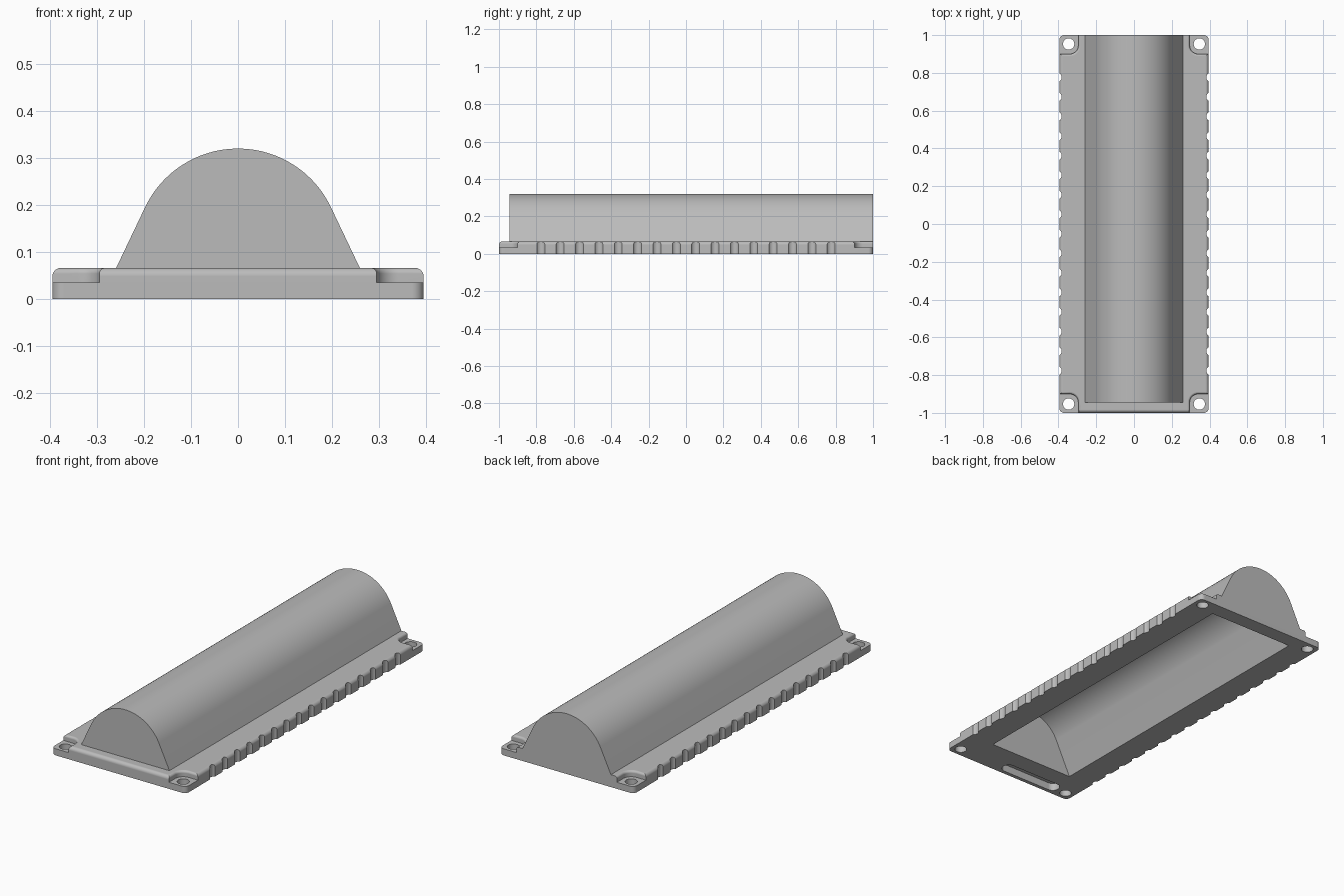
import bpy, bmesh
from math import pi, sin, cos, radians

cube = bpy.data.objects.get("Cube")
if cube:
    bpy.data.objects.remove(cube)

grey = bpy.data.materials.new("plain grey")
grey.use_nodes = True
grey.diffuse_color = (0.5, 0.5, 0.5, 1)
grey.node_tree.nodes["Principled BSDF"].inputs["Base Color"].default_value = (0.5, 0.5, 0.5, 1)


def loft(bm, rings):
    """Closed solid through rings of equal point count."""
    loops = [[bm.verts.new(p) for p in ring] for ring in rings]
    n = len(loops[0])
    for low, high in zip(loops, loops[1:]):
        for i in range(n):
            j = (i + 1) % n
            bm.faces.new((low[i], low[j], high[j], high[i]))
    bm.faces.new(loops[0][::-1])
    bm.faces.new(loops[-1])


def rounded_rect(x0, x1, y0, y1, r, z, steps=8):
    ring = []
    corners = ((x1 - r, y1 - r), (x0 + r, y1 - r), (x0 + r, y0 + r), (x1 - r, y0 + r))
    for quarter, (cx, cy) in enumerate(corners):
        for k in range(steps + 1):
            a = (quarter + k / steps) * pi / 2
            ring.append((cx + r * cos(a), cy + r * sin(a), z))
    return ring


def cylinder(bm, x, y, r, z0, z1, n=32):
    loft(bm, [[(x + r * cos(2 * pi * i / n), y + r * sin(2 * pi * i / n), z)
               for i in range(n)] for z in (z0, z1)])


def vault(bm, radius, bottom, y0, y1, steps=48):
    """Arch with straight flared sides that meet the arc tangentially."""
    centre, lean = 0.101, radians(25.5)
    arc = [lean + (pi - 2 * lean) * k / steps for k in range(steps + 1)]
    pts = [(radius * cos(a), centre + radius * sin(a)) for a in arc]
    foot = (radius + (centre - bottom) * sin(lean)) / cos(lean)
    pts = [(foot, bottom)] + pts + [(-foot, bottom)]
    loft(bm, [[(x, y, z) for x, z in pts] for y in (y0, y1)])


def finish(name, bm):
    bmesh.ops.recalc_face_normals(bm, faces=bm.faces)
    mesh = bpy.data.meshes.new(name)
    bm.to_mesh(mesh)
    bm.free()
    obj = bpy.data.objects.new(name, mesh)
    bpy.context.collection.objects.link(obj)
    mesh.materials.append(grey)
    return obj


W, TOP, FLOOR, FILLET = 0.395, 0.066, 0.035, 0.018

# Flange plate, top rim rounded on the front and both sides
bm = bmesh.new()
rings = [rounded_rect(-W, W, -1, 1, 0.025, 0)]
for k in range(9):
    a = k / 8 * pi / 2
    d = FILLET * (1 - cos(a))
    rings.append(rounded_rect(-W + d, W - d, -1 + d, 1, 0.025 - d,
                              TOP - FILLET + FILLET * sin(a)))
loft(bm, rings)
cover = finish("vaulted_cover", bm)

# Vaulted shell, flush with the back edge
bm = bmesh.new()
vault(bm, 0.219, 0.03, -0.945, 1)
shell = finish("vault_solid", bm)

# Everything that is cut away
bm = bmesh.new()
vault(bm, 0.184, -0.02, -0.81, 0.92)
loft(bm, [rounded_rect(-0.29, 0.07, -0.98, -0.91, 0.034, z) for z in (-0.02, 0.04)])
for sx in (-1, 1):
    # grip scallops
    for i in range(16):
        cylinder(bm, sx * 0.408, (i - 7.5) * 0.1035, 0.025, -0.02, 0.1)
    for sy in (-1, 1):
        # screw recess with rounded upper lip
        rings = []
        lip = [(0, FLOOR)] + [(0.012 * (1 - cos(k * pi / 12)), TOP - 0.012 + 0.012 * sin(k * pi / 12))
                              for k in range(7)] + [(0.012, 0.1)]
        for d, z in lip:
            ring = rounded_rect(0.295 - d, 0.5, 0.9 - d, 1.1, 0.045 + d, z)
            rings.append([(sx * x, sy * y, h) for x, y, h in ring])
        loft(bm, rings)
        # screw hole, stopping inside the recess opening
        cylinder(bm, sx * 0.346, sy * 0.953, 0.03, -0.02, 0.034)
cutters = finish("cutters", bm)

# The screw holes need their own pass through the recess floor
bm = bmesh.new()
for sx in (-1, 1):
    for sy in (-1, 1):
        cylinder(bm, sx * 0.346, sy * 0.953, 0.03, -0.03, 0.12)
drills = finish("drills", bm)

bpy.context.view_layer.objects.active = cover
cover.select_set(True)
for tool, mode in ((shell, "UNION"), (cutters, "DIFFERENCE"), (drills, "DIFFERENCE")):
    tool.hide_render = True
    mod = cover.modifiers.new(tool.name, "BOOLEAN")
    mod.operation, mod.solver, mod.object = mode, "EXACT", tool
    bpy.ops.object.modifier_apply(modifier=mod.name)
    bpy.data.objects.remove(tool)

bpy.ops.object.select_all(action="DESELECT")
cover.select_set(True)
bpy.ops.object.shade_smooth_by_angle(angle=radians(25))
weighted = cover.modifiers.new("even_shading", "WEIGHTED_NORMAL")
weighted.keep_sharp = True
